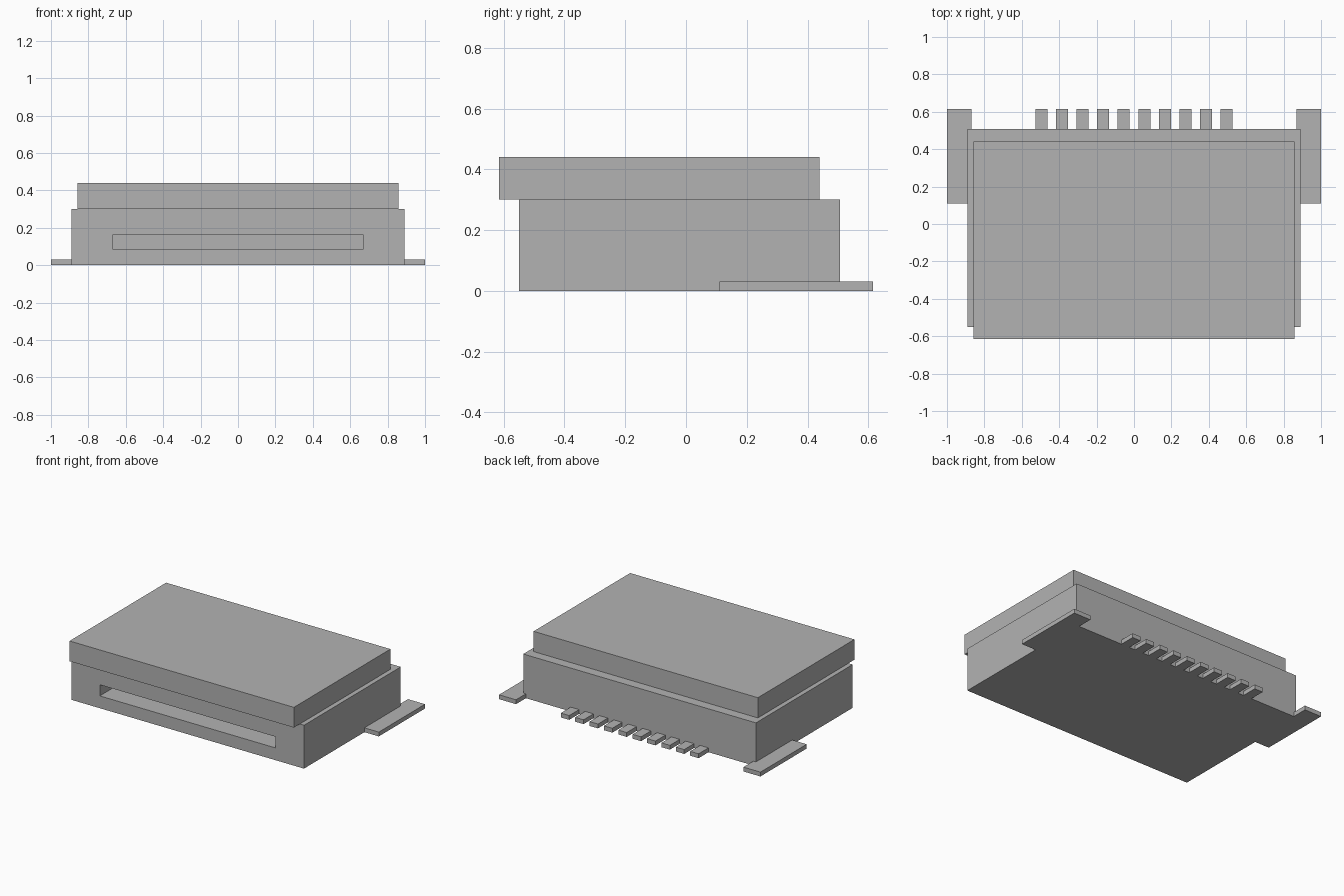
import bpy
import bmesh

cube = bpy.data.objects.get("Cube")
if cube:
    bpy.data.objects.remove(cube, do_unlink=True)

# Single plain grey
grey = bpy.data.materials.new("plain_grey")
grey.use_nodes = True
colour = (0.45, 0.45, 0.45, 1)
grey.diffuse_color = colour
grey.node_tree.nodes["Principled BSDF"].inputs["Base Color"].default_value = colour


def prism(name, outline, z0, z1):
    """Extrude an xy outline from z0 up to z1."""
    bm = bmesh.new()
    face = bm.faces.new([bm.verts.new((x, y, z0)) for x, y in outline])
    top = bmesh.ops.extrude_face_region(bm, geom=[face])["geom"]
    verts = [v for v in top if isinstance(v, bmesh.types.BMVert)]
    bmesh.ops.translate(bm, vec=(0, 0, z1 - z0), verts=verts)
    bmesh.ops.recalc_face_normals(bm, faces=bm.faces)
    mesh = bpy.data.meshes.new(name)
    bm.to_mesh(mesh)
    bm.free()
    mesh.materials.append(grey)
    obj = bpy.data.objects.new(name, mesh)
    bpy.context.collection.objects.link(obj)
    return obj


def box(name, x0, x1, y0, y1, z0, z1):
    return prism(name, [(x0, y0), (x1, y0), (x1, y1), (x0, y1)], z0, z1)


BODY_X, BACK, TIP, FOOT = 0.89, 0.507, 0.615, 0.03

# Housing with the cable slot cut into its front
housing = box("housing", -BODY_X, BODY_X, -0.55, BACK, 0, 0.3)
cutter = box("slot_cutter", -0.672, 0.672, -0.7, 0.1, 0.085, 0.162)
cutter.hide_render = True
slot = housing.modifiers.new("cable_slot", "BOOLEAN")
slot.operation = "DIFFERENCE"
slot.solver = "EXACT"
slot.object = cutter
bpy.context.view_layer.objects.active = housing
bpy.ops.object.modifier_apply(modifier=slot.name)
bpy.data.objects.remove(cutter, do_unlink=True)

# Locking cover, set forward over the housing
box("cover", -0.858, 0.858, -TIP, 0.44, 0.3, 0.44)

# Mounting tabs wrapping the rear corners
for side, s in (("left", 1), ("right", -1)):
    outline = [(BODY_X, 0.11), (1, 0.11), (1, TIP), (0.87, TIP), (0.87, BACK), (BODY_X, BACK)]
    prism(side + "_mounting_tab", [(s * x, y) for x, y in outline], 0, FOOT)

# Row of contact pins along the back
for i in range(10):
    x = (i - 4.5) * 0.11
    box(f"contact_pin_{i + 1}", x - 0.032, x + 0.032, BACK, TIP, 0, FOOT)
